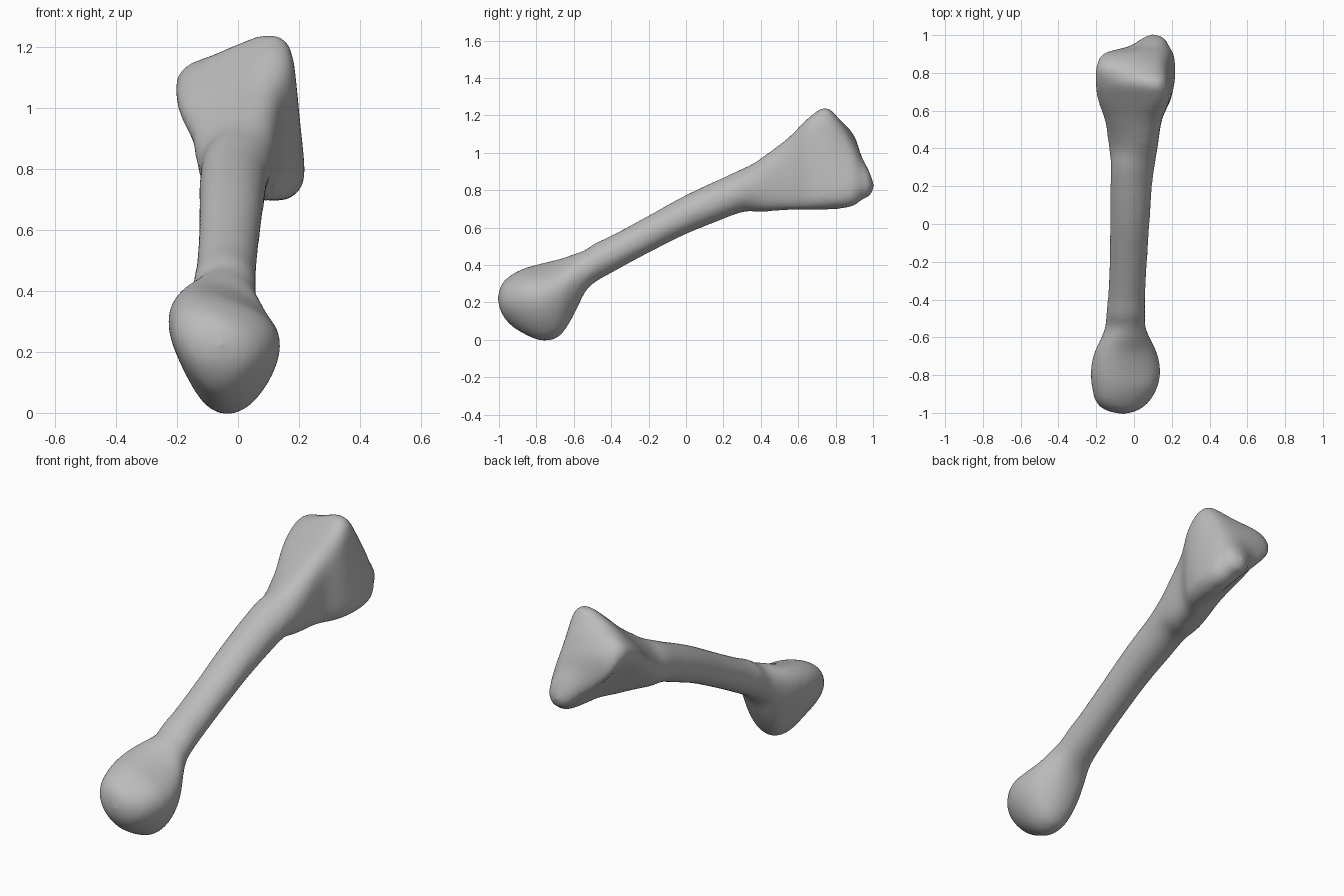
import bpy
import bmesh
from math import cos, sin, exp, dist, tau
from mathutils import Vector

default_cube = bpy.data.objects.get("Cube")
if default_cube:
    bpy.data.objects.remove(default_cube, do_unlink=True)

SIDES = 72
STEPS = 8
SHARPNESS = 0.2
SOFTENING_ALLOWANCE = 0.5

# Each section, in hundredths: y, then x and z of the upper, outer and lower
# corners, then the rounding radius
rounded_end = [
    (-101, -6, 22, -6, 22, -6, 22, 0),
    (-98.5, -3, 21.5, -10, 24, -6, 20, 7),
    (-94, 0, 22, -12, 26, -6, 16, 9.7),
    (-86, 2.5, 23, -12, 28, -4, 13, 11.5),
    (-77, 3.5, 23, -12, 30, -3.5, 10.5, 11.8),
    (-68, 2.5, 26, -11, 33, -3.5, 12, 11),
    (-60, 0, 33, -8.5, 37, -5, 22, 10),
]
flared_end = [
    (30, 1, 82, -3, 79.5, 0, 78, 10.6),
    (40, 4, 89.5, -6, 81.5, 3, 76, 9),
    (55, 7, 101, -8.5, 92, 6, 77, 8),
    (66, 10.5, 111.5, -11.5, 99.5, 11.5, 77.5, 7.9),
    (75, 9.5, 116, -12, 105, 13, 78.5, 8.6),
    (83, 8.5, 108.5, -11.5, 107.5, 13.5, 79, 8.6),
    (90, 9.5, 98, -9, 101.5, 13.5, 79.5, 8),
    (94, 10, 91, 2, 91, 12.5, 80.5, 7),
    (98, 10.5, 84.5, 9, 84.5, 11, 81, 6),
    (101, 10, 82, 10, 82, 10, 82, 0),
]


def round_section(y, x, z, radius):
    """A plain circular section for the shaft."""
    return (y, x, z, x, z, x, z, radius)


shaft = [
    round_section(-50, -4.5, 40.3, 10),
    round_section(-40, -4, 45.7, 9.5),
    round_section(-20, -3, 56.5, 9.5),
    round_section(0, -2.2, 67, 10),
    round_section(20, -1.5, 75.7, 10.6),
]


def smooth_sections(sections):
    """Blend the sections with a smooth curve, spaced by their distance."""
    padded = [sections[0]] + sections + [sections[-1]]
    result = []
    for before, start, end, after in zip(padded, padded[1:], padded[2:], padded[3:]):
        gap = dist(start, end)
        scale_in = gap / (dist(before, start) + gap)
        scale_out = gap / (gap + dist(end, after))
        for step in range(STEPS):
            t = step / STEPS
            blended = []
            for a, b, c, d in zip(before, start, end, after):
                slope_in, slope_out = (c - a) * scale_in, (d - b) * scale_out
                bend = 3 * (c - b) - 2 * slope_in - slope_out
                twist = 2 * (b - c) + slope_in + slope_out
                blended.append(b + t * (slope_in + t * (bend + t * twist)))
            result.append(blended)
    result.append(sections[-1])
    return result


def outline(section):
    """Points around a softly rounded triangle."""
    y, radius = section[0], section[-1]
    if radius > 0:
        radius += SOFTENING_ALLOWANCE
    corners = [Vector(section[i:i + 2]) for i in (1, 3, 5)]
    for side in range(SIDES):
        angle = tau * side / SIDES
        direction = Vector((cos(angle), sin(angle)))
        reach = [corner.dot(direction) for corner in corners]
        weights = [exp(SHARPNESS * (value - max(reach))) for value in reach]
        point = direction * max(radius, 0)
        for corner, weight in zip(corners, weights):
            point += corner * weight / sum(weights)
        yield Vector((point.x, y, point.y)) / 100


# Bone body lofted through all sections
bm = bmesh.new()
rings = [[bm.verts.new(point) for point in outline(section)]
         for section in smooth_sections(rounded_end + shaft + flared_end)]
for ring, following in zip(rings, rings[1:]):
    for i in range(SIDES):
        j = (i + 1) % SIDES
        bm.faces.new((ring[i], ring[j], following[j], following[i]))
bmesh.ops.remove_doubles(bm, verts=bm.verts, dist=0.0001)
bmesh.ops.recalc_face_normals(bm, faces=bm.faces)
for face in bm.faces:
    face.smooth = True

mesh = bpy.data.meshes.new("bone")
bm.to_mesh(mesh)
bm.free()
bone = bpy.data.objects.new("bone", mesh)
bpy.context.collection.objects.link(bone)

# Even out the surface and soften the ridges
even = bone.modifiers.new("even surface", 'REMESH')
even.mode = 'VOXEL'
even.voxel_size = 0.014
even.use_smooth_shade = True
soften = bone.modifiers.new("soften", 'SMOOTH')
soften.factor = 0.5
soften.iterations = 18

# Plain grey surface
grey = bpy.data.materials.new("bone grey")
grey.use_nodes = True
colour = (0.5, 0.5, 0.5, 1)
grey.diffuse_color = colour
shader = grey.node_tree.nodes["Principled BSDF"]
shader.inputs["Base Color"].default_value = colour
mesh.materials.append(grey)
